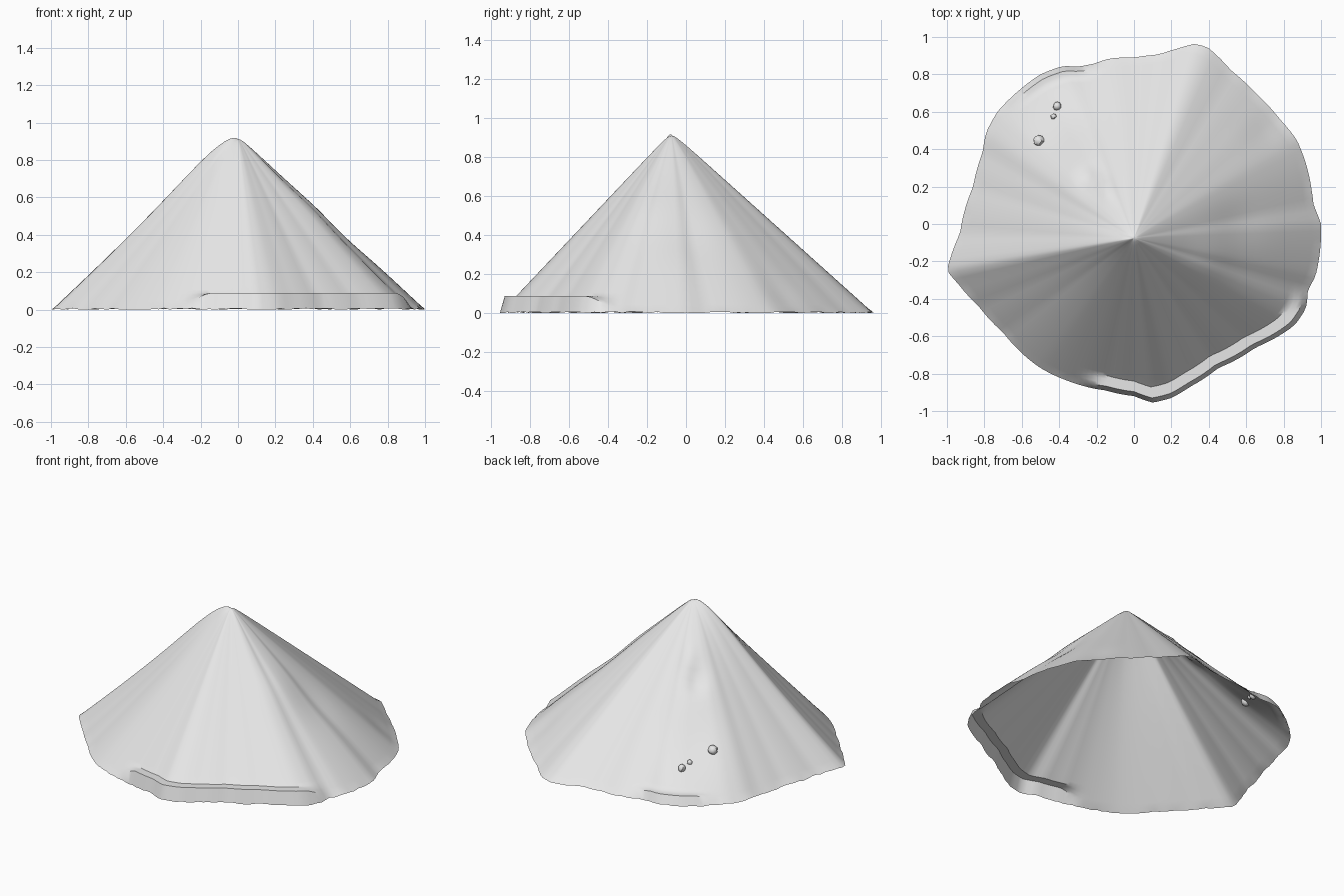
import bpy, bmesh, math, random
from mathutils import Vector

if "Cube" in bpy.data.objects:
    bpy.data.objects.remove(bpy.data.objects["Cube"])

random.seed(4)
APEX = Vector((0.0, -0.075))
N = 168  # radial divisions

stone = bpy.data.materials.new("pale grey")
stone.diffuse_color = (0.8, 0.8, 0.8, 1)
stone.use_nodes = True
stone.node_tree.nodes["Principled BSDF"].inputs["Base Color"].default_value = stone.diffuse_color

# Ground outline, counter-clockwise
OUTLINE = [
    (1.0, 0.0), (0.96, 0.1), (0.95, 0.18), (0.92, 0.32), (0.87, 0.45), (0.78, 0.56),
    (0.65, 0.7), (0.52, 0.82), (0.4, 0.94), (0.33, 0.965), (0.24, 0.94), (0.13, 0.905),
    (0.0, 0.89), (-0.13, 0.885), (-0.22, 0.855), (-0.3, 0.84), (-0.38, 0.845),
    (-0.5, 0.8), (-0.62, 0.71), (-0.73, 0.6), (-0.79, 0.49), (-0.81, 0.38),
    (-0.86, 0.2), (-0.93, -0.05), (-1.0, -0.25), (-0.94, -0.32), (-0.83, -0.44),
    (-0.7, -0.58), (-0.5, -0.77), (-0.35, -0.84), (-0.15, -0.89), (0.0, -0.92),
    (0.1, -0.955), (0.2, -0.93), (0.3, -0.87), (0.45, -0.77), (0.65, -0.66),
    (0.86, -0.54), (0.92, -0.45), (0.93, -0.35), (0.97, -0.28), (0.99, -0.18)]

# Local dents and swellings of the slope: x, y, radius, height
DENTS = [(-0.17, 0.19, 0.05, 0.02), (-0.23, 0.23, 0.06, -0.035), (-0.38, 0.5, 0.17, -0.03),
         (0.42, -0.17, 0.12, 0.012), (0.55, 0.0, 0.14, -0.015), (0.7, 0.5, 0.1, -0.01)]


def spread(a, centre, width):
    """Bell weight around a compass direction, in degrees."""
    d = (a - centre + 180) % 360 - 180
    return math.exp(-(d / width) ** 2)


def plateau(a, start, end, soft):
    """Weight 1 between two directions, fading out on both sides."""
    mid, half = (start + end) / 2, (end - start) / 2
    d = abs((a - mid + 180) % 360 - 180)
    t = min(1, max(0, (half + soft - d) / soft))
    return t * t * (3 - 2 * t)


def height(f, a, x, y):
    """Height of the slope at fraction f from peak to rim."""
    e = 0.022
    z = 0.932 * (1 - math.sqrt(f * f + e * e)) / (1 - e * e / 2)
    z += 0.8 * f * math.exp(-f / 0.2) * spread(a, 190, 35) * (1 - f)
    for dx, dy, r, h in DENTS:
        z += h * math.exp(-((x - dx) ** 2 + (y - dy) ** 2) / (r * r))
    # Raised ledges along the front and the back left
    if 0.9 < f < 0.985:
        z += plateau(a, -100, -28, 12) * max(0, 0.089 - z)
        z += plateau(a, 110, 124, 12) * max(0, 0.06 - z)
    return max(z, 0.005)


# Outline radius by direction
polar = sorted(((math.degrees(math.atan2(y - APEX.y, x - APEX.x)) % 360,
                 math.hypot(x - APEX.x, y - APEX.y)) for x, y in OUTLINE))
polar = [(polar[-1][0] - 360, polar[-1][1])] + polar + [(polar[0][0] + 360, polar[0][1])]


def radius(a):
    a %= 360
    for (a0, r0), (a1, r1) in zip(polar, polar[1:]):
        if a0 <= a <= a1:
            return r0 + (r1 - r0) * (a - a0) / (a1 - a0)


# Mound: open shell of rings from the peak to the rim
FRACTIONS = [0.012, 0.025, 0.045, 0.07] + [0.1 + 0.04 * i for i in range(20)] + \
            [0.885, 0.905, 0.925, 0.95, 0.972, 1.0]
bm = bmesh.new()
top = bm.verts.new((APEX.x, APEX.y, height(0, 0, *APEX)))
rings = []
for f in FRACTIONS:
    ring = []
    for i in range(N):
        a = 360 * i / N
        r = radius(a) * f
        x = APEX.x + r * math.cos(math.radians(a))
        y = APEX.y + r * math.sin(math.radians(a))
        z = 0.004 + random.uniform(-0.004, 0.004) if f == 1 else height(f, a, x, y)
        ring.append(bm.verts.new((x, y, z)))
    rings.append(ring)
for v in rings[-1][::12]:
    v.co.z = 0
for i in range(N):
    j = (i + 1) % N
    bm.faces.new((top, rings[0][i], rings[0][j]))
    for inner, outer in zip(rings, rings[1:]):
        bm.faces.new((inner[i], outer[i], outer[j], inner[j]))
mesh = bpy.data.meshes.new("mound")
bm.to_mesh(mesh)
bm.free()
mound = bpy.data.objects.new("mound", mesh)
bpy.context.collection.objects.link(mound)
parts = [mound]

# Pebbles resting on the back left slope
for x, y, r in [(-0.51, 0.445, 0.03), (-0.41, 0.63, 0.024), (-0.43, 0.575, 0.016)]:
    a = math.degrees(math.atan2(y - APEX.y, x - APEX.x))
    f = math.hypot(x - APEX.x, y - APEX.y) / radius(a)
    bpy.ops.mesh.primitive_ico_sphere_add(subdivisions=2, radius=r,
                                          location=(x, y, height(f, a, x, y) + r * 0.3))
    pebble = bpy.context.object
    pebble.name = "pebble"
    for v in pebble.data.vertices:
        v.co *= random.uniform(0.88, 1.08)
    parts.append(pebble)

for ob in parts:
    ob.data.materials.append(stone)
    bpy.ops.object.select_all(action='DESELECT')
    ob.select_set(True)
    bpy.context.view_layer.objects.active = ob
    bpy.ops.object.shade_smooth_by_angle(angle=math.radians(40))
